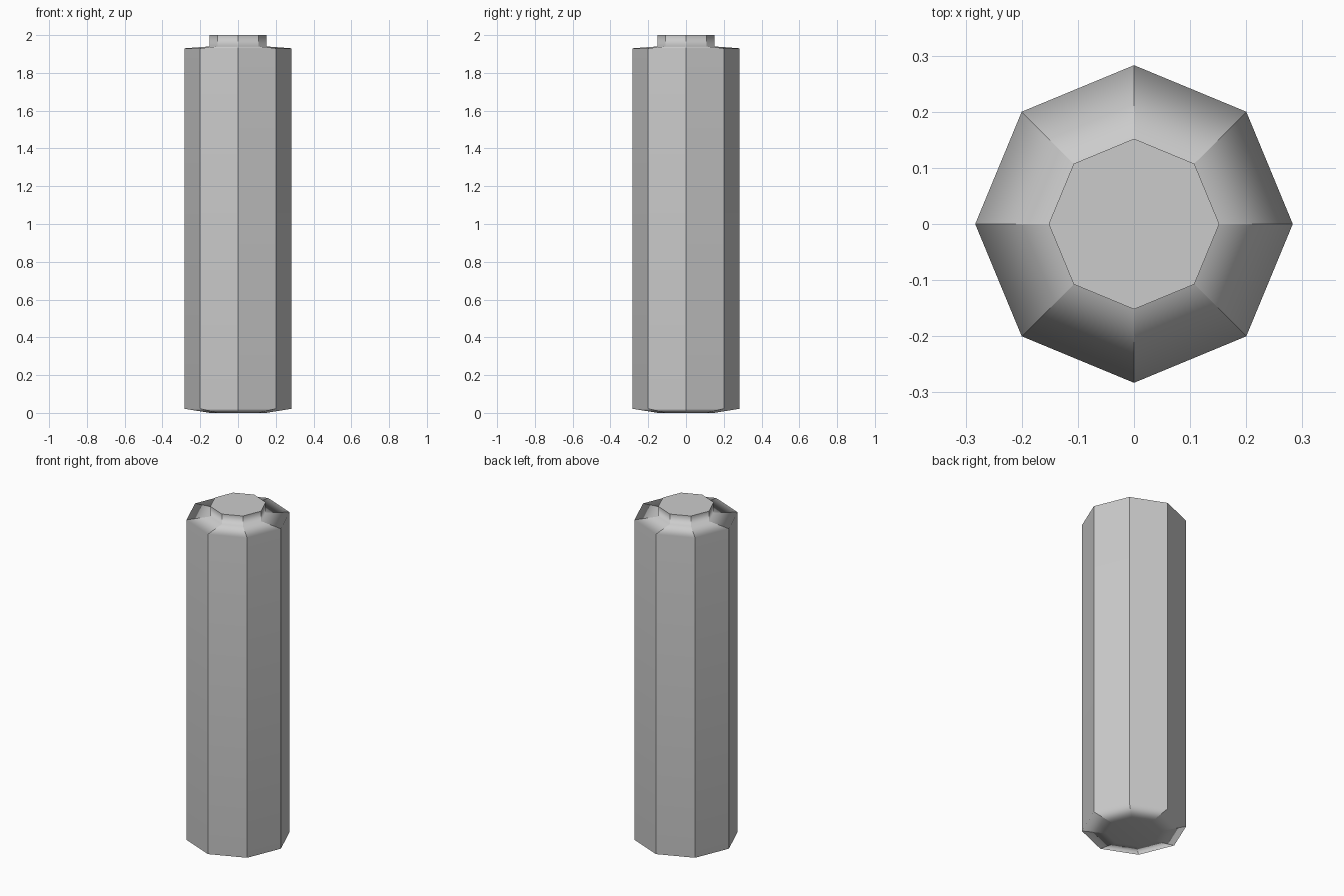
import bpy, bmesh, math

if "Cube" in bpy.data.objects:
    bpy.data.objects.remove(bpy.data.objects["Cube"])

SIDES = 8
# profile (radius, height): base cap, body wall, shoulder, terminal
PROFILE = [(0.15, 0.0), (0.283, 0.022), (0.283, 1.93), (0.152, 1.94), (0.152, 2.0)]

bm = bmesh.new()
rings = []
for r, z in PROFILE:
    rings.append([bm.verts.new((r * math.cos(2 * math.pi * i / SIDES),
                                r * math.sin(2 * math.pi * i / SIDES), z))
                  for i in range(SIDES)])

# walls between neighbouring rings
for a, b in zip(rings, rings[1:]):
    for i in range(SIDES):
        j = (i + 1) % SIDES
        bm.faces.new((a[i], a[j], b[j], b[i]))

# end caps
bm.faces.new(rings[0][::-1])
bm.faces.new(rings[-1])
bm.normal_update()

# lengthwise edges and the terminal's top rim stay crisp, the shoulders blend
for f in bm.faces:
    f.smooth = True
for a, b in zip(rings[1:], rings[2:]):
    for i in range(SIDES):
        bm.edges.get((a[i], b[i])).smooth = False
for i in range(SIDES):
    bm.edges.get((rings[0][i], rings[1][i])).smooth = False
    bm.edges.get((rings[-1][i], rings[-1][(i + 1) % SIDES])).smooth = False

mesh = bpy.data.meshes.new("battery_cell")
bm.to_mesh(mesh)
bm.free()
cell = bpy.data.objects.new("battery_cell", mesh)
bpy.context.collection.objects.link(cell)

# large faces keep flat shading, small shoulder faces take the gradient
wn = cell.modifiers.new("weighted_normals", 'WEIGHTED_NORMAL')
wn.keep_sharp = True
wn.weight = 50
